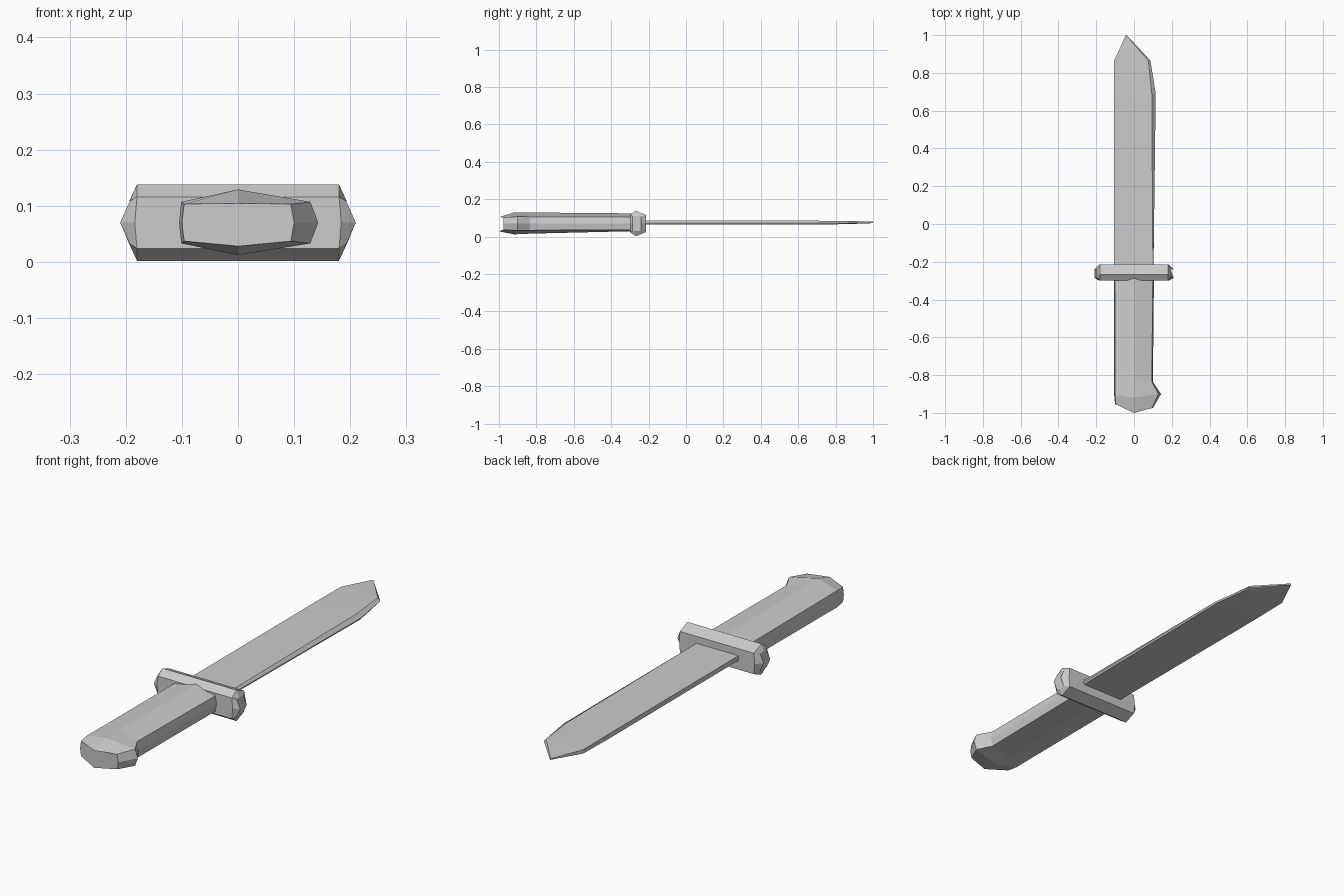
import bpy, bmesh

old = bpy.data.objects.get("Cube")
if old:
    bpy.data.objects.remove(old, do_unlink=True)

steel = bpy.data.materials.new("grey_steel")
steel.use_nodes = True
GREY = (0.6, 0.6, 0.6, 1)
steel.diffuse_color = GREY
steel.node_tree.nodes["Principled BSDF"].inputs["Base Color"].default_value = GREY

MID = 0.07  # height of the centre plane


def loft(name, rings):
    """Skin a row of equal-length point rings and cap both ends."""
    bm = bmesh.new()
    rows = [[bm.verts.new(p) for p in ring] for ring in rings]
    for a, b in zip(rows, rows[1:]):
        for i in range(len(a)):
            j = (i + 1) % len(a)
            bm.faces.new((a[i], a[j], b[j], b[i]))
    bm.faces.new(rows[0])
    bm.faces.new(rows[-1])
    bmesh.ops.remove_doubles(bm, verts=bm.verts, dist=0.0005)
    bmesh.ops.recalc_face_normals(bm, faces=bm.faces)
    mesh = bpy.data.meshes.new(name)
    bm.to_mesh(mesh)
    bm.free()
    mesh.materials.append(steel)
    ob = bpy.data.objects.new(name, mesh)
    bpy.context.collection.objects.link(ob)
    return ob


# Handle: eight-sided grip, with a hooked pommel on the edge side
def grip_ring(y_left, y_mid, y_right, left, right, side, top, bottom):
    bulge = 0.006 if right < 0.12 else 0.014
    return [(0, y_mid, MID + top),
            (right - bulge, y_right, MID + side), (right, y_right, MID),
            (right - bulge, y_right, MID - side),
            (0, y_mid, MID - bottom),
            (left + 0.004, y_left, MID - side), (left, y_left, MID),
            (left + 0.004, y_left, MID + side)]


loft("handle", [
    grip_ring(-0.955, -1.0, -0.975, -0.1, 0.1, 0.033, 0.034, 0.042),
    grip_ring(-0.905, -0.92, -0.9, -0.105, 0.143, 0.037, 0.059, 0.058),
    grip_ring(-0.83, -0.83, -0.835, -0.105, 0.1, 0.036, 0.059, 0.054),
    grip_ring(-0.25, -0.25, -0.25, -0.105, 0.106, 0.034, 0.054, 0.04)])


# Guard: faceted bar across the knife, tapering to a point at each end
def guard_ring(x, x_mid, front, back, shoulder, height):
    ridge = -0.267
    return [(x, ridge, MID + height), (x, back, MID + shoulder),
            (x_mid, back, MID), (x, back, MID - shoulder),
            (x, ridge, MID - height), (x, front, MID - shoulder),
            (x_mid, front, MID), (x, front, MID + shoulder)]


end = (0.193, 0.21, -0.285, -0.24, 0.038, 0.04)
body = (0.18, 0.184, -0.3, -0.215, 0.046, 0.068)
loft("guard", [guard_ring(s * r[0], s * r[1], *r[2:])
               for s, r in ((-1, end), (-1, body), (1, body), (1, end))])


# Blade: flat slab with a ground edge on the left and a clipped tip
def blade_ring(y, spine, bevel, edge, top=0.085, bottom=0.064):
    return [(spine, y, top), (bevel, y, top), (edge, y, 0.072),
            (edge - 0.004, y, bottom), (spine, y, bottom)]


loft("blade", [
    blade_ring(-0.25, -0.105, 0.1, 0.103),
    blade_ring(0.69, -0.105, 0.094, 0.115),
    blade_ring(0.865, -0.105, 0.076, 0.087, 0.084, 0.067),
    blade_ring(1.0, -0.043, -0.041, -0.039, 0.08, 0.075)])
